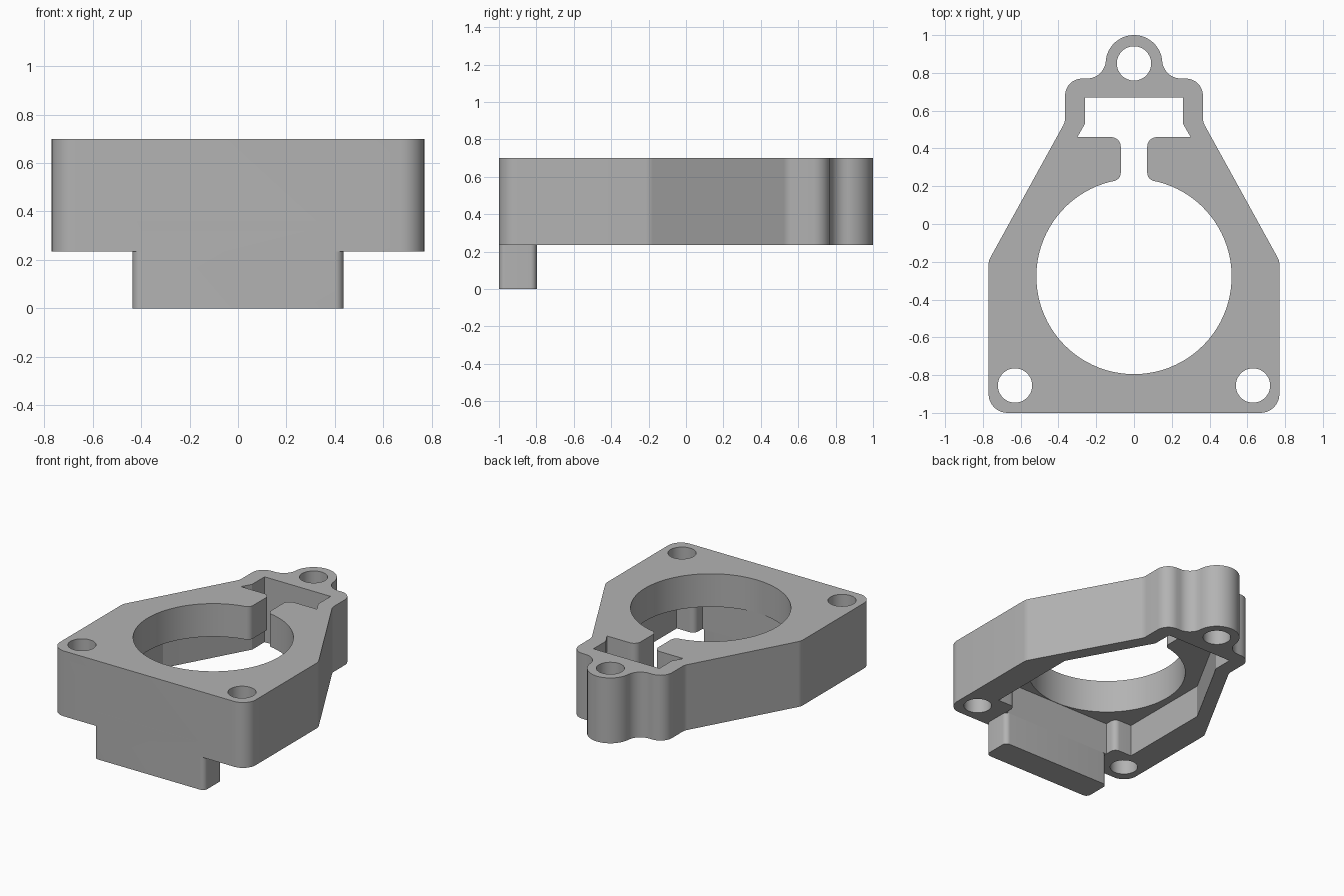
import bpy, bmesh, math
from mathutils import Vector

cube = bpy.data.objects.get("Cube")
if cube:
    bpy.data.objects.remove(cube, do_unlink=True)

grey = bpy.data.materials.new("plain grey")
grey.use_nodes = True
grey.diffuse_color = (0.45, 0.45, 0.45, 1)
grey.node_tree.nodes["Principled BSDF"].inputs["Base Color"].default_value = (0.45, 0.45, 0.45, 1)


def arc(cx, cy, r, a0, a1, n):
    """Points on an arc, in degrees, as sharp profile points."""
    angles = [math.radians(a0 + (a1 - a0) * i / n) for i in range(n + 1)]
    return [(cx + r * math.cos(a), cy + r * math.sin(a), 0) for a in angles]


def mirrored(half):
    """Complete a +x half profile with its mirror image."""
    return half + [(-x, y, r) for x, y, r in reversed(half) if x > 0.0001]


def rounded(points, n=8):
    """Replace each (x, y, radius) corner by a tangent arc."""
    out = []
    for i, (x, y, r) in enumerate(points):
        p = Vector((x, y))
        if r == 0:
            out.append(p)
            continue
        u = (Vector(points[i - 1][:2]) - p).normalized()
        v = (Vector(points[(i + 1) % len(points)][:2]) - p).normalized()
        half = u.angle(v) / 2
        centre = p + (u + v).normalized() * r / math.sin(half)
        start = p + u * r / math.tan(half) - centre
        sweep = start.angle_signed(p + v * r / math.tan(half) - centre)
        for k in range(n + 1):
            a = -sweep * k / n
            out.append(centre + Vector((start.x * math.cos(a) - start.y * math.sin(a),
                                        start.x * math.sin(a) + start.y * math.cos(a))))
    return out


def prism(name, points, z0, z1):
    """Extrude a rounded profile between two heights."""
    bm = bmesh.new()
    face = bm.faces.new([bm.verts.new((p.x, p.y, z0)) for p in rounded(points)])
    top = bmesh.ops.extrude_face_region(bm, geom=[face])["geom"]
    for v in top:
        if isinstance(v, bmesh.types.BMVert):
            v.co.z = z1
    bmesh.ops.recalc_face_normals(bm, faces=bm.faces)
    mesh = bpy.data.meshes.new(name)
    bm.to_mesh(mesh)
    bm.free()
    mesh.materials.append(grey)
    obj = bpy.data.objects.new(name, mesh)
    bpy.context.collection.objects.link(obj)
    return obj


def combine(target, tool, operation):
    """Apply a boolean and remove the tool."""
    mod = target.modifiers.new("boolean", 'BOOLEAN')
    mod.operation, mod.solver, mod.object = operation, 'EXACT', tool
    tool.hide_render = True
    bpy.context.view_layer.objects.active = target
    bpy.ops.object.modifier_apply(modifier=mod.name)
    bpy.data.objects.remove(tool, do_unlink=True)


BASE, LID, TOP = 0.235, 0.465, 0.7

# Bracket body: tapered plate with a rounded eyelet at the back
outline = [(0.77, -1, 0.1), (0.77, -0.195, 0.08), (0.365, 0.54, 0.08), (0.365, 0.77, 0.09)]
outline += arc(0.249, 0.87, 0.1, 270, 184.6, 10) + arc(0, 0.85, 0.15, 4.6, 90, 16)
bracket = prism("clamp_bracket", mirrored(outline), BASE, TOP)

# Large bore, split neck and rear slot, cut right through
opening = arc(0, -0.278, 0.517, -90, 76, 40)
opening += [(0.07, 0.234, 0.045), (0.07, 0.46, 0.05), (0.3, 0.46, 0), (0.26, 0.53, 0), (0.26, 0.67, 0)]
combine(bracket, prism("opening_cutter", mirrored(opening), 0, 1), 'DIFFERENCE')

# Hollow underside
recess = [(0.43, -0.797, 0), (0.43, -0.71, 0.04), (0.57, -0.71, 0), (0.57, -0.03, 0),
          (0.3, 0.46, 0), (0.25, 0.5, 0)]
combine(bracket, prism("recess_cutter", mirrored(recess), 0, LID), 'DIFFERENCE')

# Bolt holes
for x, y in ((-0.63, -0.855), (0.63, -0.855), (0, 0.85)):
    combine(bracket, prism("bolt_cutter", arc(x, y, 0.091, 0, 348.75, 31), 0, 1), 'DIFFERENCE')

# Front locating tab
tab = [(0.435, -1, 0.035), (0.435, -0.797, 0.035)]
combine(bracket, prism("front_tab", mirrored(tab), 0, BASE + 0.1), 'UNION')

bpy.ops.object.select_all(action='DESELECT')
bracket.select_set(True)
bpy.context.view_layer.objects.active = bracket
bpy.ops.object.shade_smooth_by_angle(angle=math.radians(25))
